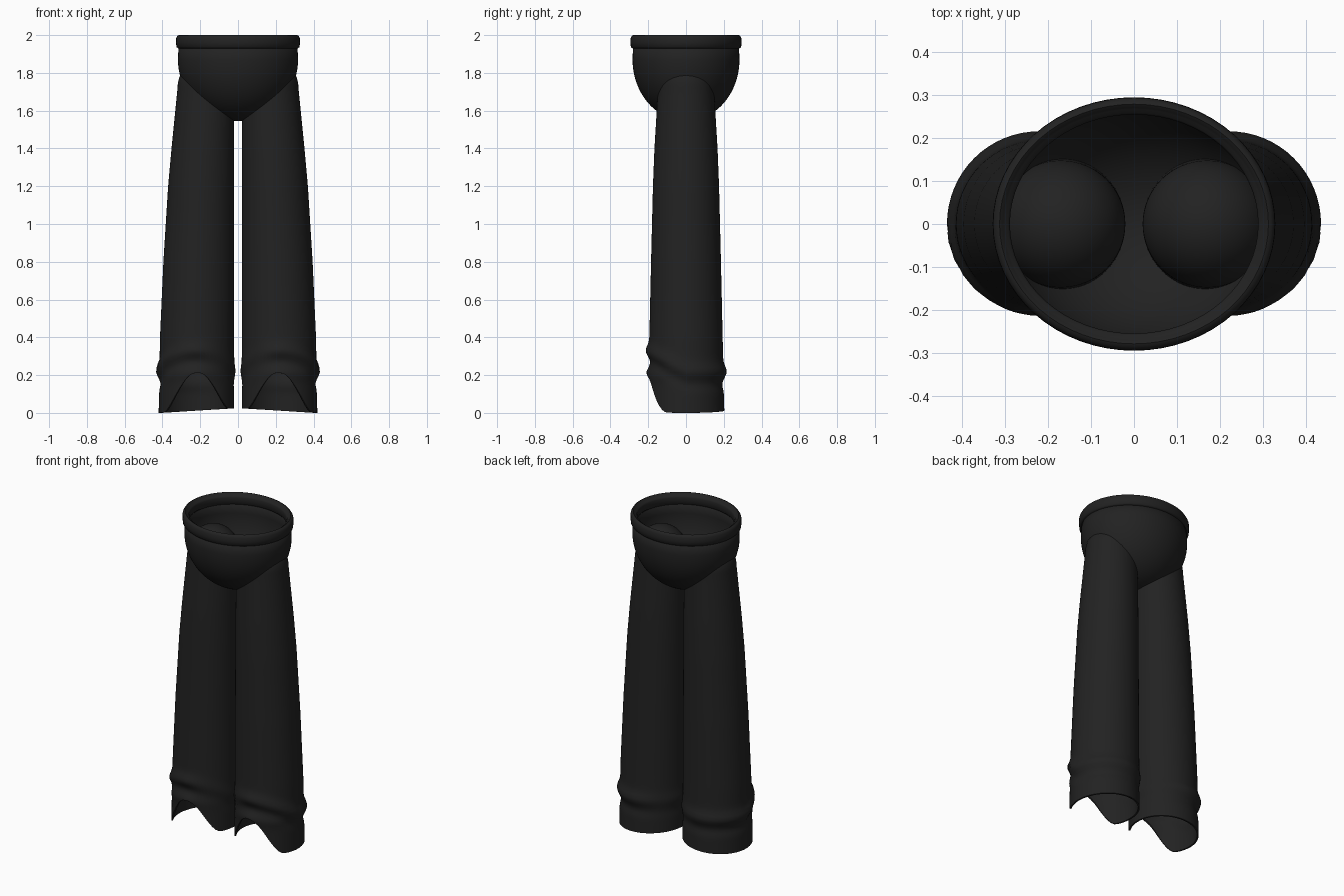
import bpy, bmesh, math

cube = bpy.data.objects.get("Cube")
if cube:
    bpy.data.objects.remove(cube, do_unlink=True)

black = bpy.data.materials.new("black_cloth")
black.use_nodes = True
COLOR = (0.016, 0.016, 0.016, 1)
black.diffuse_color = COLOR
bsdf = black.node_tree.nodes["Principled BSDF"]
bsdf.inputs["Base Color"].default_value = COLOR
bsdf.inputs["Roughness"].default_value = 0.8

SEG = 64


def loft(name, rings, closed=False, tip=None, thickness=0):
    """Skin a list of point rings; optionally close the loop or add a tip."""
    bm = bmesh.new()
    loops = [[bm.verts.new(p) for p in ring] for ring in rings]
    pairs = list(zip(loops, loops[1:]))
    if closed:
        pairs.append((loops[-1], loops[0]))
    for a, b in pairs:
        for i in range(SEG):
            j = (i + 1) % SEG
            bm.faces.new((a[i], a[j], b[j], b[i]))
    if tip:
        top = bm.verts.new(tip)
        last = loops[-1]
        for i in range(SEG):
            bm.faces.new((last[i], last[(i + 1) % SEG], top))
    bmesh.ops.recalc_face_normals(bm, faces=bm.faces)
    mesh = bpy.data.meshes.new(name)
    bm.to_mesh(mesh)
    bm.free()
    mesh.materials.append(black)
    obj = bpy.data.objects.new(name, mesh)
    bpy.context.collection.objects.link(obj)
    if thickness:
        mod = obj.modifiers.new("cloth", "SOLIDIFY")
        mod.thickness = thickness
        mod.offset = -1
    bpy.ops.object.select_all(action="DESELECT")
    obj.select_set(True)
    bpy.context.view_layer.objects.active = obj
    bpy.ops.object.shade_smooth_by_angle(angle=math.radians(50))
    return obj


ANGLES = [2 * math.pi * i / SEG for i in range(SEG)]


def ellipse(rx, ry, z):
    return [(rx * math.cos(a), ry * math.sin(a), z) for a in ANGLES]


# Hip bowl: lower half of an ellipsoid carried up into the waistband
bowl = [ellipse(0.314, 0.28, 1.96)]
for k in range(20):
    t = math.pi / 2 * k / 20
    bowl.append(ellipse(0.318 * math.cos(t), 0.283 * math.cos(t), 1.87 - 0.325 * math.sin(t)))
loft("hip_bowl", bowl, tip=(0, 0, 1.545), thickness=0.012)

# Waistband: rounded strip running round the rim
band = [(0, 1.93), (0.008, 1.937), (0.01, 1.96), (0.009, 1.985), (0.002, 1.997),
        (-0.006, 2.0), (-0.014, 1.994), (-0.018, 1.988), (-0.026, 1.985),
        (-0.03, 1.975), (-0.03, 1.94), (-0.022, 1.93)]
loft("waistband", [ellipse(0.318 + d, 0.284 + d, z) for d, z in band], closed=True)

# Leg sections: height, inner x, outer x, half depth
SECTIONS = [(0.0, 0.02, 0.42, 0.203), (0.4, 0.02, 0.413, 0.194), (0.8, 0.02, 0.395, 0.185),
            (1.2, 0.02, 0.37, 0.175), (1.4, 0.02, 0.352, 0.167),
            (1.6, 0.02, 0.332, 0.155), (1.72, 0.02, 0.32, 0.148)]


def section(z):
    for a, b in zip(SECTIONS, SECTIONS[1:]):
        if z <= b[0]:
            break
    t = min(1, (z - a[0]) / (b[0] - a[0]))
    return [p + (q - p) * t for p, q in zip(a[1:], b[1:])]


def bump(z, centre, width):
    return math.exp(-((z - centre) / width) ** 2)


def leg_point(a, z, side):
    inner, outer, depth = section(z)
    c, s = math.cos(a), math.sin(a)
    # Folds gather above the hem, climbing towards the front
    front = max(0, -s)
    fold = 0.018 * bump(z, 0.22 + 0.11 * front, 0.035)
    fold += 0.012 * front * bump(z, 0.21, 0.03)
    fold -= 0.008 * bump(z, 0.15 + 0.12 * front, 0.03)
    fold *= 0.35 if c < -0.7 else 1 - 0.65 * max(0, -c) / 0.7
    r = (outer - inner) / 2 + fold
    return (side * ((inner + outer) / 2 + r * c), (depth + fold) * s, z)


def hem(a):
    """Hem height: low at sides and back, arched over the front."""
    t = max(0, -0.203 * math.sin(a) - 0.1) / 0.1
    return min(0.2, 0.19 * t * t) + 0.012 * (1 - math.cos(a))


for side, name in ((1, "left_leg"), (-1, "right_leg")):
    rings = []
    # Trouser tube, from the curved hem up to the hip; denser near the folds
    for k in range(61):
        t = (k / 60) ** 1.8
        rings.append([leg_point(a, hem(a) + (1.72 - hem(a)) * t, side) for a in ANGLES])
    # Domed top tucked inside the hip bowl
    for k in range(1, 14):
        t = math.pi / 2 * k / 14
        rings.append([(side * (0.17 + 0.15 * math.cos(t) * math.cos(a)),
                       0.148 * math.cos(t) * math.sin(a), 1.72 + 0.16 * math.sin(t))
                      for a in ANGLES])
    loft(name, rings, tip=(side * 0.17, 0, 1.88), thickness=0.01)
